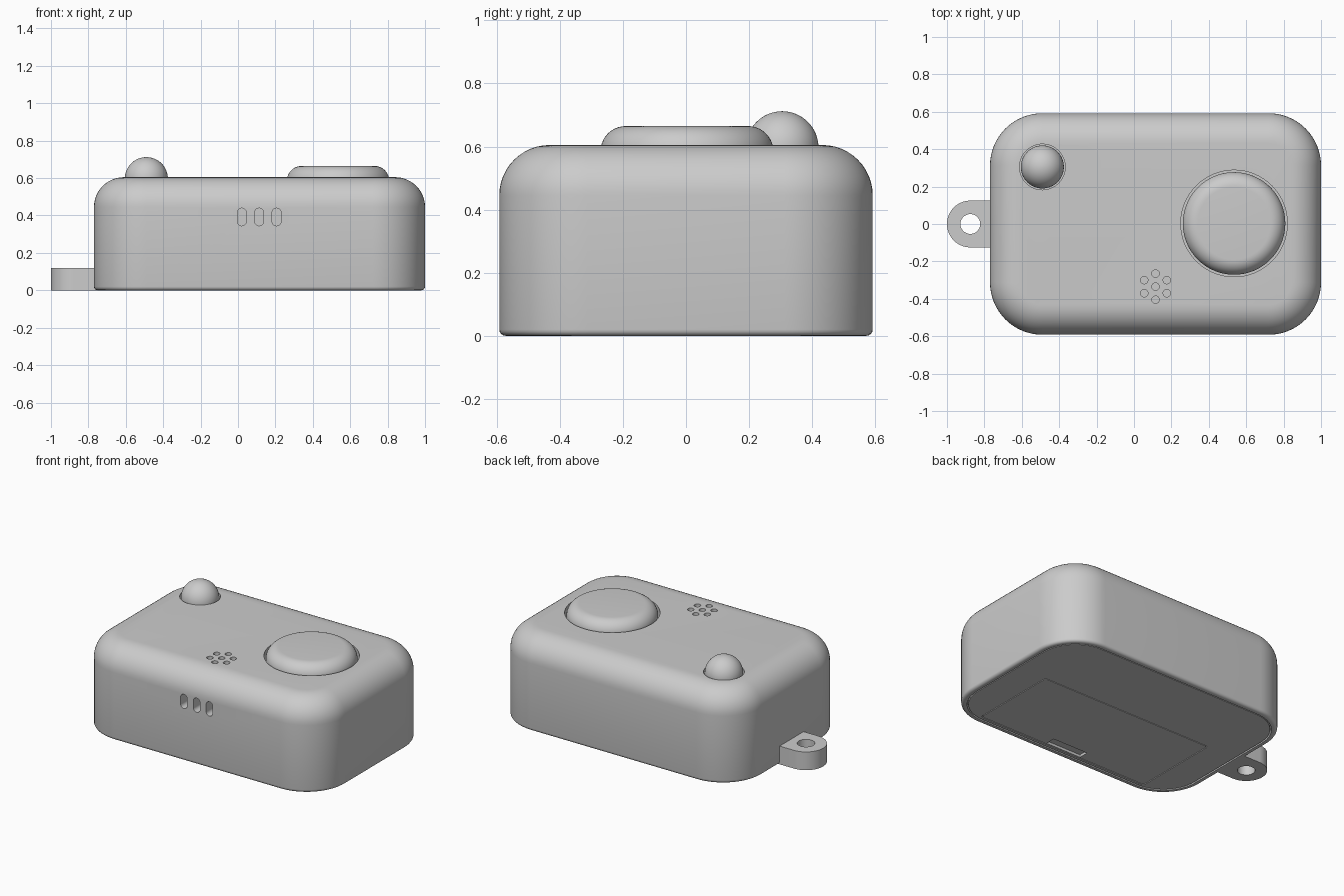
import bpy, bmesh, math
from math import sin, cos, pi, radians
from mathutils import Matrix

cube = bpy.data.objects.get("Cube")
if cube:
    bpy.data.objects.remove(cube)

grey = bpy.data.materials.new("light grey plastic")
grey.use_nodes = True
colour = (0.6, 0.6, 0.6, 1)
grey.diffuse_color = colour
grey.node_tree.nodes["Principled BSDF"].inputs["Base Color"].default_value = colour

CX = 0.115            # body centre in x
HX, HY, TOP = 0.885, 0.592, 0.605
CORNER = 0.28


def make(name, bm, helper=False):
    bmesh.ops.recalc_face_normals(bm, faces=bm.faces)
    mesh = bpy.data.meshes.new(name)
    bm.to_mesh(mesh)
    bm.free()
    mesh.materials.append(grey)
    ob = bpy.data.objects.new(name, mesh)
    bpy.context.collection.objects.link(ob)
    ob.hide_render = helper
    return ob


def loft(rings):
    """Skin closed rings of equal length and cap both ends."""
    bm = bmesh.new()
    loops = [[bm.verts.new(p) for p in ring] for ring in rings]
    for a, b in zip(loops, loops[1:]):
        for i in range(len(a)):
            j = (i + 1) % len(a)
            bm.faces.new((a[i], a[j], b[j], b[i]))
    bm.faces.new(loops[0])
    bm.faces.new(loops[-1])
    return bm


def rounded(cx, cy, hx, hy, r, z, seg=16):
    pts = []
    for q, (sx, sy) in enumerate(((1, 1), (-1, 1), (-1, -1), (1, -1))):
        for k in range(seg + 1):
            a = (q + k / seg) * pi / 2
            pts.append((cx + sx * (hx - r) + r * cos(a),
                        cy + sy * (hy - r) + r * sin(a), z))
    return pts


def slab(cx, cy, hx, hy, r, z0, z1):
    return loft([rounded(cx, cy, hx, hy, r, z) for z in (z0, z1)])


def lathe(x, y, profile, seg=64):
    return loft([[(x + r * cos(2 * pi * i / seg), y + r * sin(2 * pi * i / seg), z)
                  for i in range(seg)] for r, z in profile])


def cut(ob, bm):
    tool = make(ob.name + "_cutter", bm, helper=True)
    mod = ob.modifiers.new("cut", 'BOOLEAN')
    mod.operation, mod.solver, mod.object = 'DIFFERENCE', 'EXACT', tool
    bpy.context.view_layer.objects.active = ob
    bpy.ops.object.modifier_apply(modifier=mod.name)
    bpy.data.objects.remove(tool)


def smooth(ob):
    bpy.ops.object.select_all(action='DESELECT')
    ob.select_set(True)
    bpy.context.view_layer.objects.active = ob
    bpy.ops.object.shade_smooth_by_angle(angle=radians(30))


# Housing: rounded block, small fillet below and large fillet on top
sections = []
for k in range(5):
    a = k / 4 * pi / 2
    sections.append((0.02 * (1 - sin(a)), 0.02 * (1 - cos(a))))
for k in range(13):
    a = k / 12 * pi / 2
    sections.append((0.16 * (1 - cos(a)), TOP - 0.16 * (1 - sin(a))))
housing = make("housing", loft(
    [rounded(CX, 0, HX - i, HY - i, CORNER - i, z) for i, z in sections]))

# Wells for the push button and the lamp
BUTTON, LAMP = (0.535, 0.003), (-0.49, 0.305)
cut(housing, lathe(*BUTTON, [(0.285, 0.48), (0.285, 0.8)]))
cut(housing, lathe(*LAMP, [(0.122, 0.48), (0.122, 0.8)]))

# Speaker holes: one in the middle and six around it
holes = [(CX, -0.335)] + [(CX + 0.07 * sin(k * pi / 3), -0.335 + 0.07 * cos(k * pi / 3))
                          for k in range(6)]
for x, y in holes:
    cut(housing, lathe(x, y, [(0.02, 0.53), (0.02, 0.8)], 24))

# Three upright slots in the front wall
for x in (0.02, 0.113, 0.206):
    slot = slab(0, 0, 0.024, 0.047, 0.0239, 0, 0.2)
    bmesh.ops.transform(slot, verts=slot.verts, matrix=(
        Matrix.Translation((x, -HY + 0.08, 0.392)) @ Matrix.Rotation(pi / 2, 4, 'X')))
    cut(housing, slot)

# Recess for the base plate
cut(housing, slab(CX, 0, HX - 0.035, HY - 0.035, CORNER - 0.035, -0.1, 0.03))
smooth(housing)

# Base plate with an opening for the battery door
plate = make("base_plate", slab(CX, 0, HX - 0.043, HY - 0.043, CORNER - 0.043, 0.002, 0.031))
DOOR_Y, DOOR_HX, DOOR_HY = -0.23, 0.635, 0.3
cut(plate, slab(CX, DOOR_Y, DOOR_HX, DOOR_HY, 0.02, -0.1, 0.02))
smooth(plate)

# Battery door with a finger notch
door = make("battery_door", slab(CX, DOOR_Y, DOOR_HX - 0.005, DOOR_HY - 0.005, 0.016, 0.002, 0.021))
cut(door, slab(CX, -0.487, 0.13, 0.033, 0.003, -0.1, 0.019))
smooth(door)

# Push button with a rounded rim
rim = [(0.194 + 0.08 * cos(k * pi / 20), 0.585 + 0.08 * sin(k * pi / 20)) for k in range(11)]
smooth(make("push_button", lathe(*BUTTON, [(0.274, 0.47)] + rim, 96)))

# Domed lamp
dome = [(0.115 * cos(k * pi / 32), 0.597 + 0.115 * sin(k * pi / 32)) for k in range(16)]
smooth(make("lamp_dome", lathe(*LAMP, [(0.115, 0.47)] + dome + [(0.002, 0.712)])))

# Lanyard loop on the side
tab = make("lanyard_loop", slab(-0.8, 0, 0.2, 0.125, 0.1249, 0, 0.12))
cut(tab, lathe(-0.875, 0, [(0.053, -0.1), (0.053, 0.3)], 32))
cut(tab, slab(-0.6, 0, 0.15, 0.3, 0.01, -0.1, 0.3))
smooth(tab)
